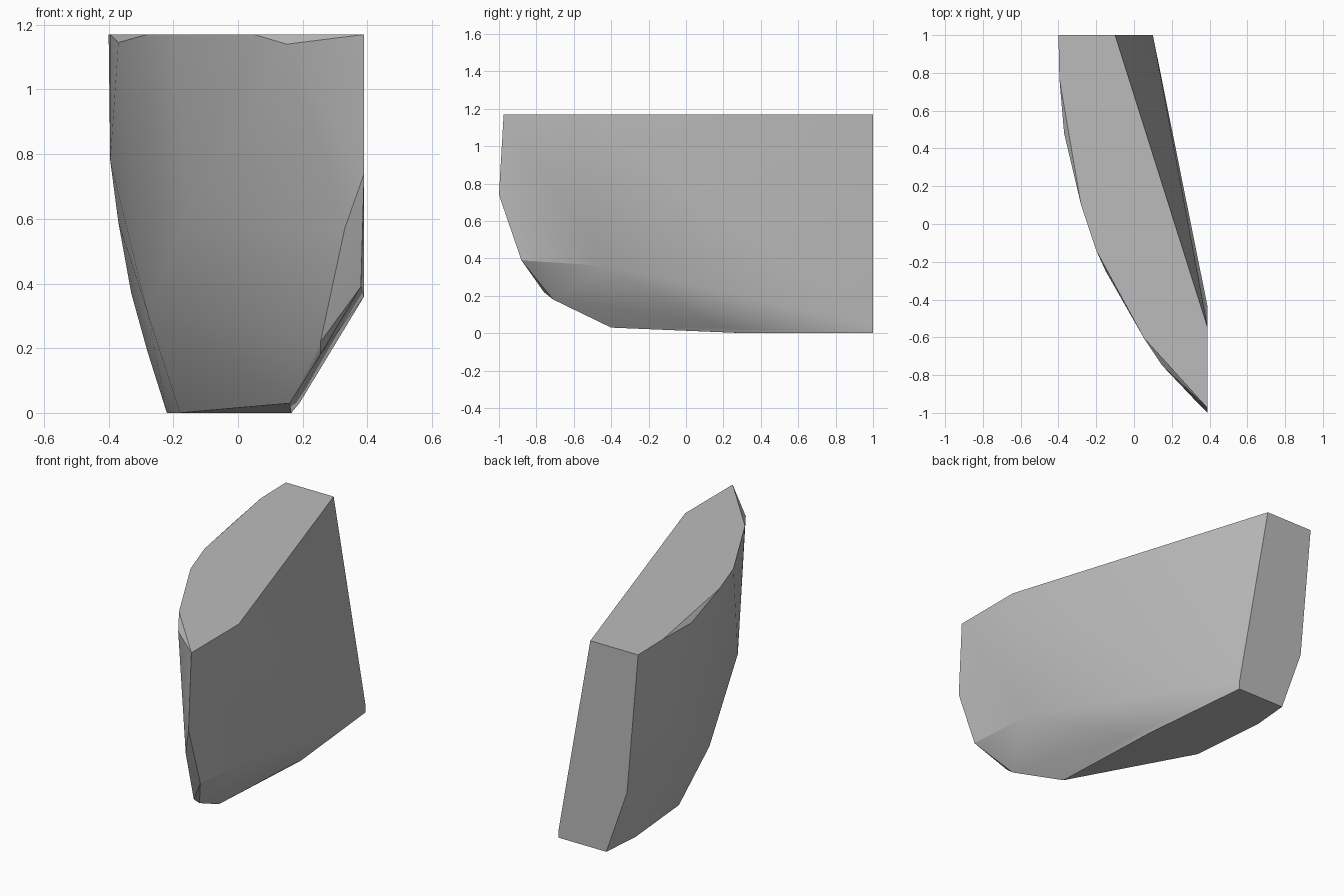
import bpy
import bmesh
from math import radians

# Remove the default cube
default = bpy.data.objects.get("Cube")
if default:
    bpy.data.objects.remove(default, do_unlink=True)

TOP = 1.17
TIP_X = 0.39
BACK = 1.0


def flat_grey(name, value):
    """One plain colour for the viewport and for renders."""
    mat = bpy.data.materials.new(name)
    mat.use_nodes = True
    colour = (value, value, value, 1.0)
    mat.diffuse_color = colour
    mat.node_tree.nodes["Principled BSDF"].inputs["Base Color"].default_value = colour
    return mat


def hull_object(name, points, mat):
    """Wrap a faceted convex skin around the given rim and ridge points."""
    bm = bmesh.new()
    for point in points:
        bm.verts.new(point)
    hull = bmesh.ops.convex_hull(bm, input=bm.verts[:])
    loose = {g for g in hull["geom_interior"] + hull["geom_unused"]
             if isinstance(g, bmesh.types.BMVert)}
    bmesh.ops.delete(bm, geom=list(loose), context="VERTS")
    bmesh.ops.dissolve_limit(bm, angle_limit=radians(1),
                             verts=bm.verts[:], edges=bm.edges[:])
    bmesh.ops.recalc_face_normals(bm, faces=bm.faces[:])
    mesh = bpy.data.meshes.new(name)
    bm.to_mesh(mesh)
    bm.free()
    mesh.materials.append(mat)
    obj = bpy.data.objects.new(name, mesh)
    bpy.context.collection.objects.link(obj)
    return obj


# Flat top outline, from the back round to the front tip
top_rim = [(x, y, TOP) for x, y in (
    (-.1, BACK), (-.4, BACK), (-.395, .77), (-.28, .1),
    (-.2, -.14), (.05, -.6), (TIP_X, -.975), (TIP_X, -.55))]

# Flat underside outline
bottom_rim = [(x, y, 0) for x, y in (
    (.1, BACK), (-.2, BACK), (-.22, .77), (-.18, .32), (.165, .33))]

# Leading edge from the tip down to the keel
front_ridge = [(TIP_X, -1, .74), (.38, -.88, .39), (.255, -.76, .22),
               (.255, -.71, .18), (.16, -.4, .03)]

# Bulge of the curved outer flank
outer_flank = [(-.33, BACK, .37), (-.395, .77, .78), (-.37, .8, .59),
               (-.28, .77, .19), (-.235, .77, .05), (-.37, .48, 1.145),
               (-.28, .19, .31), (-.15, -.25, .63), (.2, -.8, .98),
               (.15, -.75, 1.14), (.33, -.94, .57)]

# Lower corner of the inner side
inner_side = [(TIP_X, -.44, .36), (.1, BACK, .04), (.19, .2, .03)]

stone = hull_object(
    "chipped_stone",
    top_rim + bottom_rim + front_ridge + outer_flank + inner_side,
    flat_grey("stone grey", 0.5))

# Soft shading across shallow facets, crisp at the rims
bpy.ops.object.select_all(action="DESELECT")
stone.select_set(True)
bpy.context.view_layer.objects.active = stone
bpy.ops.object.shade_smooth_by_angle(angle=radians(30))
